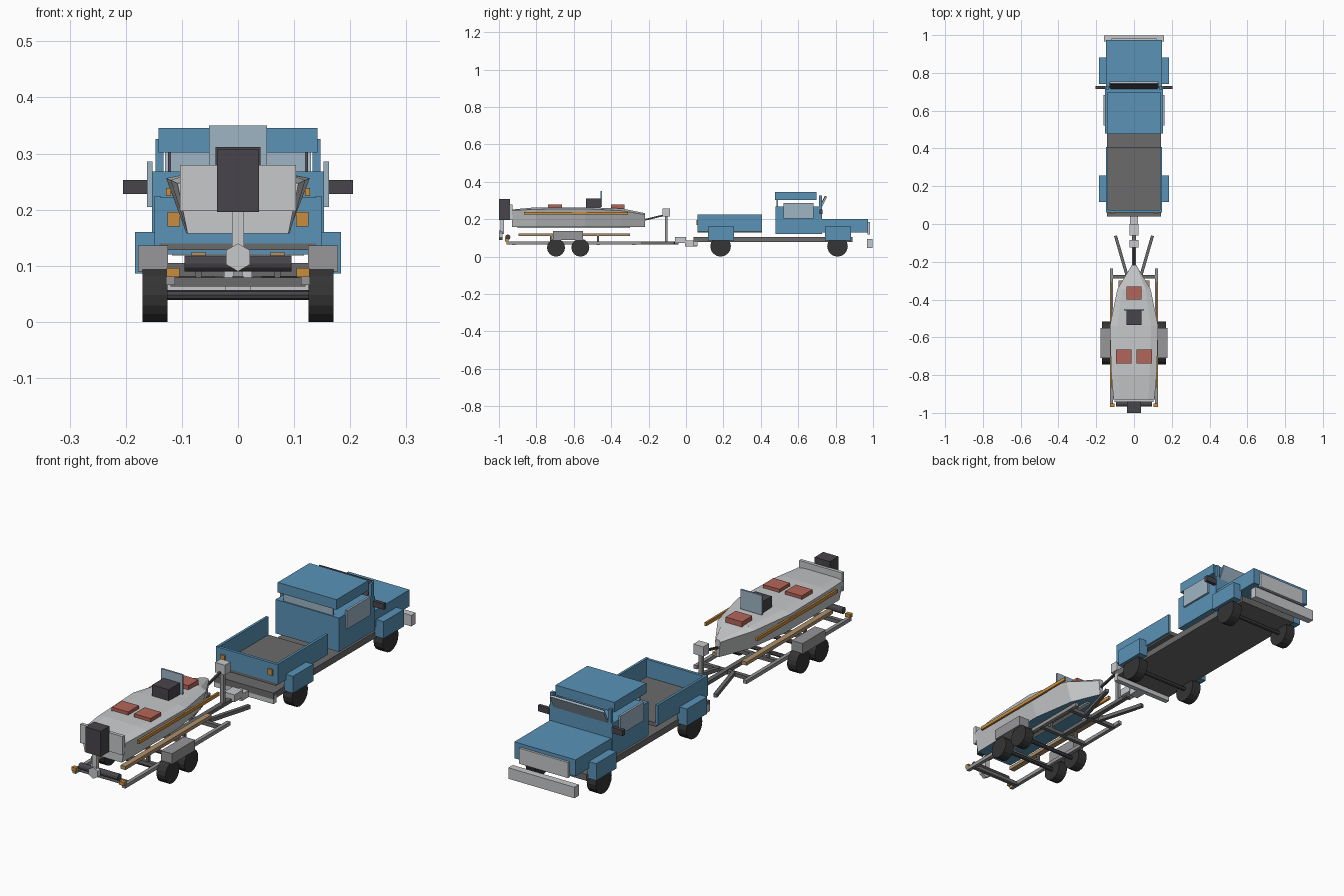
import bpy, bmesh
from math import pi
from mathutils import Vector

cube = bpy.data.objects.get("Cube")
if cube:
    bpy.data.objects.remove(cube)


def material(name, r, g, b):
    m = bpy.data.materials.new(name)
    m.use_nodes = True
    m.diffuse_color = (r, g, b, 1)
    m.node_tree.nodes["Principled BSDF"].inputs["Base Color"].default_value = (r, g, b, 1)
    return m


BLUE = material("blue paint", .10, .29, .47)
PALE = material("pale grey", .57, .58, .59)
GREY = material("mid grey", .31, .31, .32)
STEEL = material("dark steel", .15, .145, .145)
DARK = material("charcoal", .065, .06, .07)
TIRE = material("tyre black", .035, .035, .036)
RED = material("red cushion", .45, .13, .10)
ORANGE = material("orange", .58, .27, .05)
GLASS = material("glass", .35, .46, .56)
WOOD = material("wood", .42, .28, .15)


def finish(name, bm, *mats):
    me = bpy.data.meshes.new(name)
    bmesh.ops.recalc_face_normals(bm, faces=bm.faces)
    bm.to_mesh(me)
    bm.free()
    ob = bpy.data.objects.new(name, me)
    for m in mats:
        me.materials.append(m)
    bpy.context.collection.objects.link(ob)
    return ob


def box(name, mat, xs, ys, zs, tilt=0):
    """Box from its extents; tilt turns it about x."""
    bm = bmesh.new()
    bmesh.ops.create_cube(bm, size=1)
    bmesh.ops.scale(bm, vec=[b - a for a, b in (xs, ys, zs)], verts=bm.verts)
    ob = finish(name, bm, mat)
    ob.location = [(a + b) / 2 for a, b in (xs, ys, zs)]
    ob.rotation_euler.x = tilt
    return ob


def mid(name, mat, half, ys, zs, tilt=0):
    return box(name, mat, (-half, half), ys, zs, tilt)


def pair(name, mat, xs, ys, zs):
    box("left_" + name, mat, xs, ys, zs)
    box("right_" + name, mat, (-xs[1], -xs[0]), ys, zs)


def drum(name, mat, center, radius, depth, sides, axis="x"):
    bm = bmesh.new()
    bmesh.ops.create_cone(bm, cap_ends=True, segments=sides, radius1=radius,
                          radius2=radius, depth=depth)
    ob = finish(name, bm, mat)
    ob.location = center
    ob.rotation_euler = (0, pi / 2, 0) if axis == "x" else (pi / 2, 0, 0)
    return ob


def beam(name, mat, a, b, size):
    """Square bar from a to b."""
    a, b = Vector(a), Vector(b)
    bm = bmesh.new()
    bmesh.ops.create_cube(bm, size=1)
    bmesh.ops.scale(bm, vec=(size, size, (b - a).length), verts=bm.verts)
    ob = finish(name, bm, mat)
    ob.location = (a + b) / 2
    ob.rotation_euler = (b - a).to_track_quat("Z", "Y").to_euler()


def wheels(name, y, radius):
    for side, x in (("left", .148), ("right", -.148)):
        drum(f"{side}_{name}", TIRE, (x, y, radius), radius, .044, 16)
    drum(name + "_axle", DARK, (0, y, radius), .009, .28, 8)


# Truck chassis, bumpers and wheels
mid("truck_chassis", STEEL, .143, (.04, .89), (.077, .105))
mid("rear_bumper", PALE, .143, (.04, .062), (.057, .09))
mid("front_bumper", PALE, .16, (.967, .998), (.047, .095))
for n, y in (("rear", .185), ("front", .81)):
    wheels(f"truck_{n}_wheel", y, .055)
    pair(f"{n}_fender", BLUE, (.14, .184), (y - .068, y + .072), (.086, .16))

# Cargo bed
mid("bed_floor", STEEL, .14, (.062, .407), (.128, .145))
pair("bed_wall", BLUE, (.138, .149), (.062, .407), (.135, .224))
mid("tailgate", BLUE, .149, (.062, .075), (.14, .222))
pair("tail_light", ORANGE, (.103, .126), (.055, .063), (.17, .196))

# Cab, roof and hood
mid("cab_body", BLUE, .153, (.478, .727), (.12, .268))
mid("cab_roof", BLUE, .142, (.477, .697), (.302, .346))
mid("rear_window", GLASS, .12, (.484, .492), (.265, .302))
pair("side_window", GLASS, (.152, .162), (.522, .682), (.205, .286))
pair("windshield_post", BLUE, (.133, .147), (.712, .727), (.2, .326))
mid("windshield", GLASS, .13, (.731, .739), (.255, .325), -.45)
mid("windshield_seal", DARK, .125, (.726, .731), (.257, .327), -.45)
pair("mirror", DARK, (.15, .205), (.714, .73), (.228, .253))
mid("hood", BLUE, .148, (.725, .973), (.13, .202))
mid("grille", PALE, .118, (.97, .983), (.118, .186))

# Hitch
mid("ball_mount", PALE, .022, (-.005, .06), (.055, .085))
mid("coupler", PALE, .025, (-.06, .0), (.072, .104))

# Trailer frame
pair("trailer_rail", GREY, (.112, .128), (-.96, -.235), (.066, .082))
for i, y in enumerate((-.92, -.72, -.47, -.28)):
    mid(f"cross_member_{i + 1}", STEEL, .12, (y - .009, y + .009), (.063, .079))
mid("tongue", STEEL, .01, (-.47, -.04), (.066, .082))
for side, s in (("left", 1), ("right", -1)):
    beam(f"{side}_tongue_brace", STEEL, (s * .098, -.062, .074), (s * .035, -.28, .074), .016)
pair("bunk", WOOD, (.058, .083), (-.895, -.3), (.11, .125))
for i, y in enumerate((-.72, -.47)):
    pair(f"bunk_post_{i + 1}", STEEL, (.065, .076), (y - .006, y + .006), (.075, .112))
for n, y in (("rear", -.695), ("front", -.565)):
    wheels(f"trailer_{n}_wheel", y, .048)
pair("trailer_fender", GREY, (.125, .178), (-.71, -.55), (.09, .136))
pair("trailer_light", ORANGE, (.104, .127), (-.968, -.95), (.08, .096))
drum("rear_roller", DARK, (0, -.953, .104), .014, .19, 12)

# Winch
mid("winch_post", GREY, .008, (-.112, -.098), (.075, .22))
mid("winch", PALE, .024, (-.125, -.085), (.215, .258))
beam("winch_strap", DARK, (0, -.24, .192), (0, -.115, .222), .009)

# Boat hull lofted through stations: y, deck half width, keel half width, sheer, crown
stations = ((-.93, .108, .09, .247, .252), (-.8, .12, .092, .253, .264),
            (-.54, .128, .09, .256, .264), (-.345, .088, .06, .246, .258),
            (-.218, .012, .006, .224, .232))
bm = bmesh.new()
rings = []
for y, deck, keel, sheer, crown in stations:
    section = ((-keel, .158), (-deck, sheer), (-deck * .7, crown),
               (deck * .7, crown), (deck, sheer), (keel, .158))
    rings.append([bm.verts.new((x, y, z)) for x, z in section])
for a, b in zip(rings, rings[1:]):
    for i in range(len(a)):
        j = (i + 1) % len(a)
        bm.faces.new((a[i], a[j], b[j], b[i]))
bm.faces.new(rings[0])
bm.faces.new(rings[-1])
bm.normal_update()
for f in bm.faces:
    if all(v.co.z < .16 for v in f.verts):
        f.material_index = 1
finish("boat_hull", bm, PALE, BLUE)
mid("keel", PALE, .01, (-.9, -.3), (.152, .16))
pair("rub_strake", ORANGE, (.119, .128), (-.865, -.31), (.224, .239))
mid("transom", PALE, .103, (-.943, -.928), (.198, .28))

# Boat fittings
mid("bow_seat", RED, .04, (-.4, -.33), (.245, .278))
pair("rear_seat", RED, (.014, .094), (-.738, -.664), (.25, .278))
mid("console", DARK, .04, (-.535, -.457), (.255, .312))
mid("boat_windshield", GLASS, .052, (-.457, -.449), (.265, .35))

# Outboard motor
mid("motor_cowl", DARK, .037, (-1.0, -.94), (.196, .307))
mid("motor_leg", PALE, .011, (-.992, -.974), (.12, .2))
drum("propeller", PALE, (0, -.99, .115), .025, .018, 6, "y").rotation_euler = (pi / 2, 0, 0)
